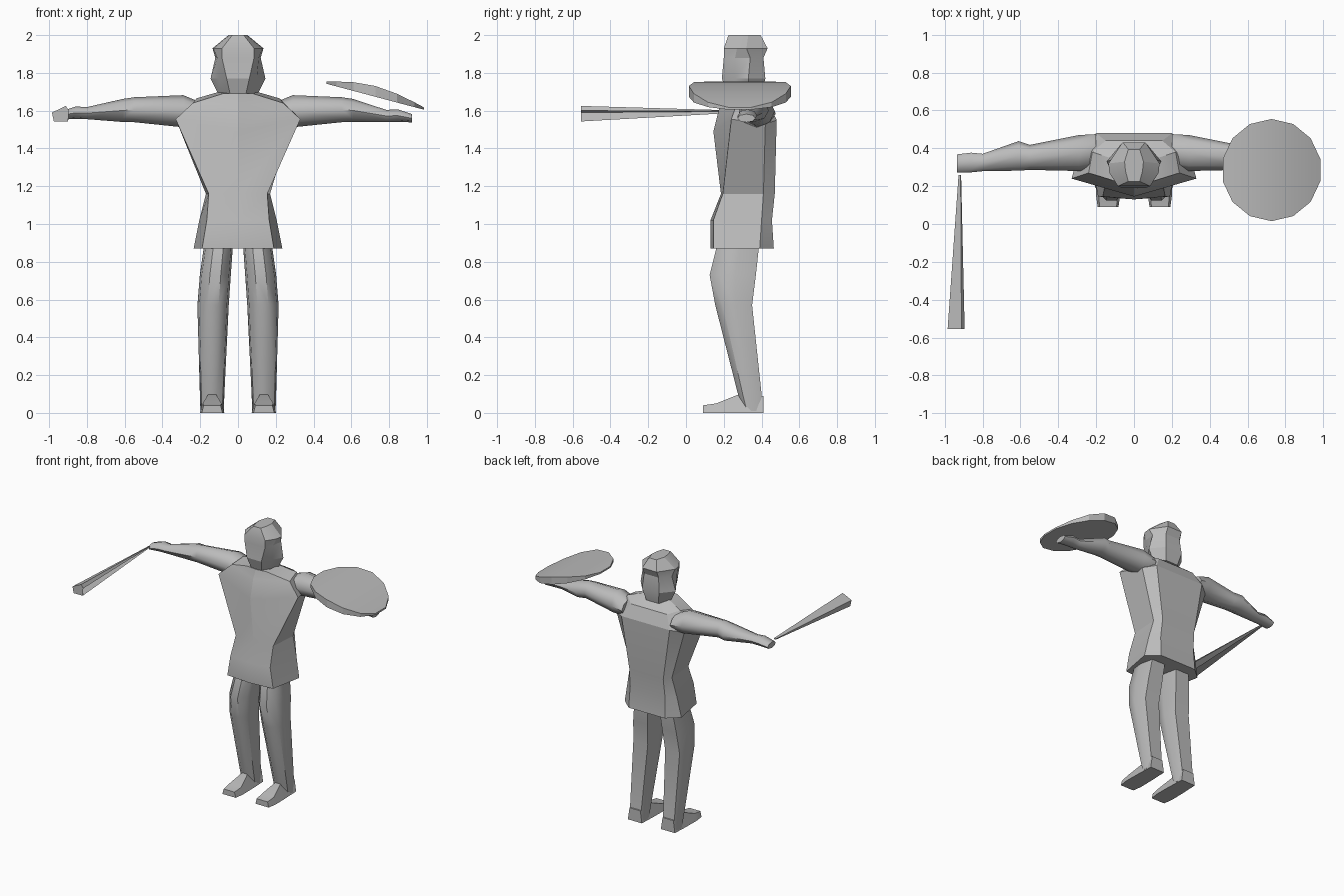
import bpy, bmesh, math

if "Cube" in bpy.data.objects:
    bpy.data.objects.remove(bpy.data.objects["Cube"])

grey = bpy.data.materials.new("plain_grey")
grey.diffuse_color = (0.5, 0.5, 0.5, 1)
grey.use_nodes = True
grey.node_tree.nodes["Principled BSDF"].inputs["Base Color"].default_value = grey.diffuse_color


def loft(name, rings, angle=35, drop_strip=None):
    """Skin a list of equal-length point rings and cap both ends."""
    bm = bmesh.new()
    vs = [[bm.verts.new(p) for p in r] for r in rings]
    n = len(rings[0])
    removed = []
    for a, b in zip(vs, vs[1:]):
        for i in range(n):
            j = (i + 1) % n
            f = bm.faces.new((a[i], a[j], b[j], b[i]))
            if i == drop_strip:
                removed.append(f)
    bm.faces.new(vs[0][::-1])
    bm.faces.new(vs[-1])
    bmesh.ops.recalc_face_normals(bm, faces=bm.faces[:])
    if removed:
        bmesh.ops.delete(bm, geom=removed, context='FACES_ONLY')
    me = bpy.data.meshes.new(name)
    bm.to_mesh(me)
    bm.free()
    me.materials.append(grey)
    ob = bpy.data.objects.new(name, me)
    bpy.context.collection.objects.link(ob)
    bpy.ops.object.select_all(action='DESELECT')
    ob.select_set(True)
    bpy.context.view_layer.objects.active = ob
    bpy.ops.object.shade_smooth_by_angle(angle=math.radians(angle))
    return ob


def mirrored(half):
    """Complete a front-to-back half ring across x = 0."""
    return half + [(-x, y, z) for x, y, z in reversed(half) if x > 0]


# tunic: centre front, front corner, side, back corner at each level
loft("tunic", [mirrored(h) for h in (
    [(0, .13, .87), (.19, .145, .87), (.235, .39, .87), (.15, .465, .87)],
    [(0, .13, 1.02), (.165, .145, 1.02), (.205, .40, 1.02), (.145, .455, 1.02)],
    [(0, .185, 1.16), (.155, .195, 1.16), (.17, .41, 1.16), (.14, .47, 1.16)],
    [(0, .145, 1.49), (.33, .24, 1.555), (.28, .42, 1.53), (.2, .48, 1.55)],
    [(0, .18, 1.63), (.24, .27, 1.64), (.22, .38, 1.665), (.15, .44, 1.64)],
    [(0, .21, 1.69), (.08, .22, 1.69), (.1, .34, 1.70), (.06, .39, 1.68)],
)], angle=25)

# head with hair and cap
loft("head", [mirrored([(x, y, z) for x, y in h]) for z, h in (
    (1.68, [(.04, .22), (.07, .28), (.10, .33), (.05, .40)]),
    (1.77, [(.06, .19), (.10, .26), (.145, .33), (.07, .42)]),
    (1.88, [(.085, .20), (.11, .26), (.12, .34), (.06, .41)]),
    (1.93, [(.085, .20), (.13, .27), (.135, .32), (.06, .432)]),
    (2.00, [(.03, .225), (.045, .28), (.05, .33), (.03, .395)]),
)], angle=20)

# legs: x centre, half width, front y, back y at each height
leg_levels = ((.95, .105, .072, .18, .385), (.87, .105, .077, .16, .385),
              (.73, .12, .082, .125, .37), (.57, .132, .083, .155, .35),
              (.10, .137, .065, .275, .40), (.01, .137, .062, .30, .41))
section = ((-.35, 0), (.35, 0), (.88, .2), (1, .55), (.72, 1),
           (-.72, 1), (-1, .55), (-.88, .2))
# feet: y, bottom half width, top half width, top height
foot_levels = ((.09, .055, .045, .04), (.16, .065, .05, .05),
               (.285, .063, .02, .10), (.41, .058, .045, .09))
# arms: x, y centre, z centre, y radius, z radius
arm_levels = ((.20, .385, 1.585, .09, .06), (.29, .375, 1.597, .095, .085),
              (.55, .352, 1.605, .066, .066), (.61, .36, 1.601, .078, .061),
              (.80, .325, 1.587, .046, .032), (.86, .325, 1.589, .052, .033),
              (.935, .32, 1.575, .048, .022))

for side, label in ((-1, "right"), (1, "left")):
    loft(label + "_leg", [[(side * (cx + u * w), yf + v * (yb - yf), z)
                           for u, v in section]
                          for z, cx, w, yf, yb in leg_levels], angle=40)
    loft(label + "_foot", [[(side * .137 - b, y, 0), (side * .137 + b, y, 0),
                            (side * .137 + t, y, h), (side * .137 - t, y, h)]
                           for y, b, t, h in foot_levels])
    rings = []
    for x, yc, zc, ry, rz in arm_levels:
        if side > 0 and x > .7:      # this hand hangs slightly lower
            zc -= .015
            x -= .015
        rings.append([(side * x, yc + ry * math.cos(k * math.pi / 4),
                       zc + rz * math.sin(k * math.pi / 4)) for k in range(8)])
    loft(label + "_arm", rings, angle=50)

# round shield, bowed across its width
rings = []
for k in range(7):
    a = math.pi - (k + .5) * math.pi / 7
    x, y = .727 + .264 * math.cos(a), .27 * math.sin(a)
    t = (x - .47) / .515
    bottom = 1.742 - .137 * t
    top = bottom + .012 + .045 * math.sin(math.pi * t)
    rings.append([(x, .285 - y, bottom), (x, .285 + y, bottom),
                  (x, .285 + y, top), (x, .285 - y, top)])
loft("shield", rings, angle=20)

# tapering club, open along its inner side
end = ((-.985, 1.59), (-.912, 1.625), (-.895, 1.60), (-.90, 1.543), (-.975, 1.543))
loft("club", [[(-.917 + (x + .917) * s, y, 1.597 + (z - 1.597) * s) for x, z in end]
              for y, s in ((-.555, 1), (.26, .15))], angle=20, drop_strip=2)
